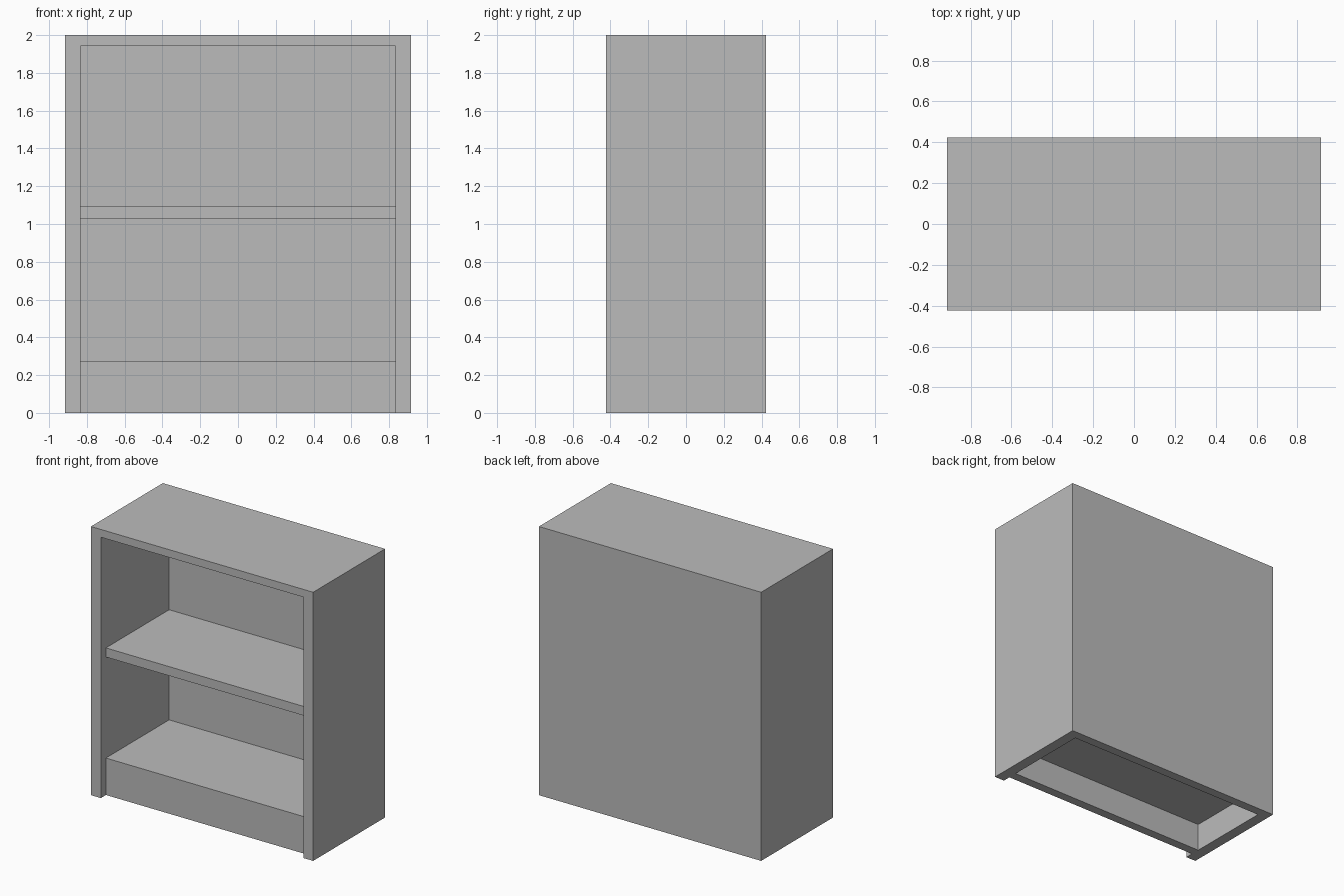
import bpy
import bmesh

cube = bpy.data.objects.get("Cube")
if cube:
    bpy.data.objects.remove(cube, do_unlink=True)

grey = bpy.data.materials.new("plain grey")
grey.use_nodes = True
color = (0.5, 0.5, 0.5, 1)
grey.diffuse_color = color
grey.node_tree.nodes["Principled BSDF"].inputs["Base Color"].default_value = color


def board(name, x, y, z):
    """Flat board filling the given (low, high) range on each axis."""
    bm = bmesh.new()
    bmesh.ops.create_cube(bm, size=1)
    for v in bm.verts:
        v.co = [r[1] if c > 0 else r[0] for c, r in zip(v.co, (x, y, z))]
    mesh = bpy.data.meshes.new(name)
    bm.to_mesh(mesh)
    bm.free()
    mesh.materials.append(grey)
    obj = bpy.data.objects.new(name, mesh)
    bpy.context.collection.objects.link(obj)
    return obj


width, depth, height = 0.915, 0.423, 2.0   # half width, half depth, full height
inner = 0.834                              # inner half width
top_under = 1.942
thick = 0.068                              # shelf and plinth boards
shelf_front = -depth + 0.06
back_front = depth - 0.042
floor_top = 0.275
floor_under = floor_top - thick
span = (-inner, inner)

# Outer case
for side, s in (("left", 1), ("right", -1)):
    board(side + "_side", sorted((s * inner, s * width)), (-depth, depth), (0, height))
board("top_panel", span, (-depth, depth), (top_under, height))
board("back_panel", span, (back_front, depth), (floor_under, top_under))

# Shelves set back from the front edge
for name, top in (("middle_shelf", 1.095), ("bottom_shelf", floor_top)):
    board(name, span, (shelf_front, back_front), (top - thick, top))

# Plinth rails under the bottom shelf, open underneath
board("front_plinth", span, (shelf_front, shelf_front + thick), (0, floor_under))
board("back_plinth", span, (depth - thick, depth), (0, floor_under))
